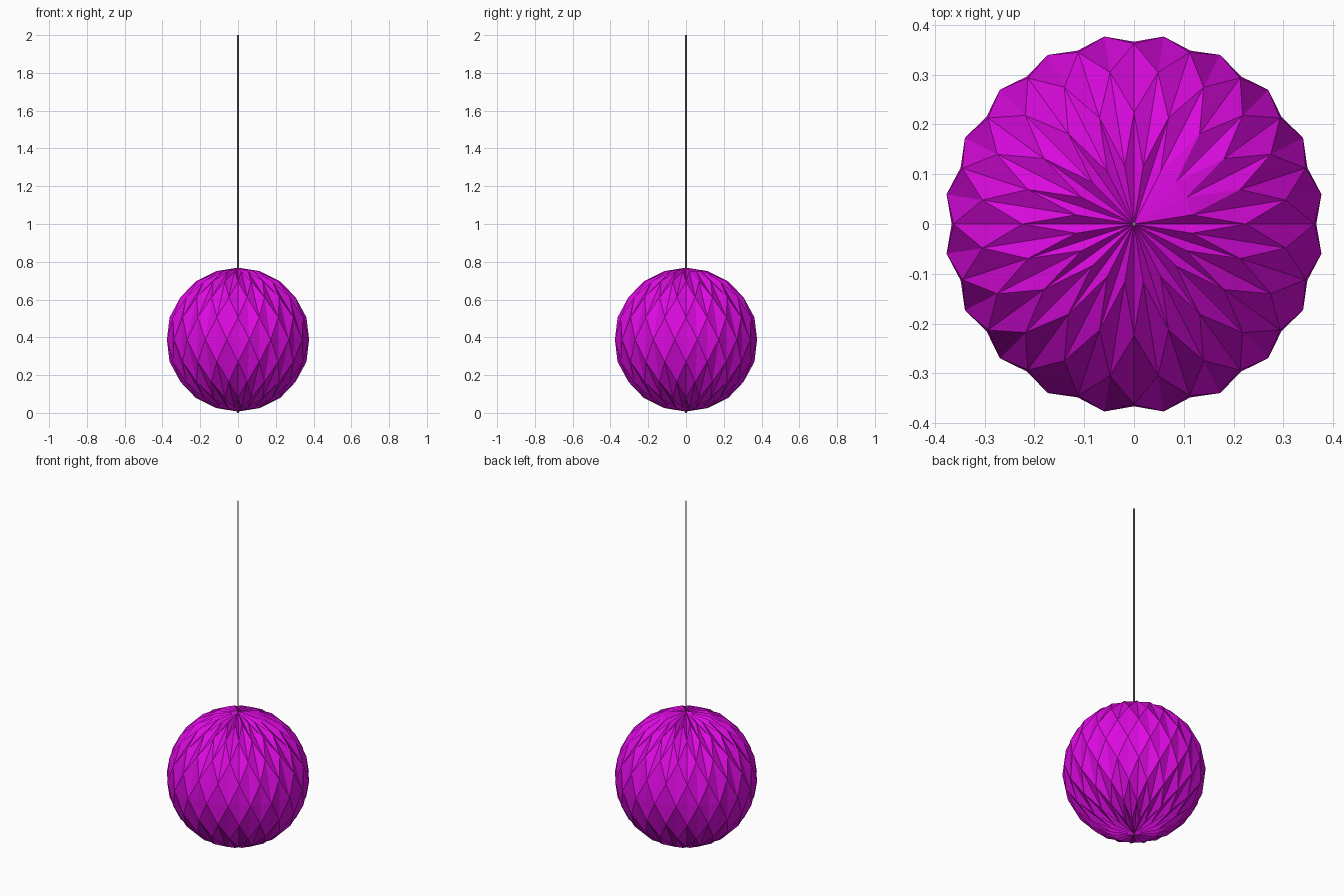
import bpy, bmesh, math
from mathutils import Vector

if "Cube" in bpy.data.objects:
    bpy.data.objects.remove(bpy.data.objects["Cube"])

R, CZ, N, ROWS = 0.381, 0.388, 20, 5
STEP = math.pi / 10            # 18 degrees, both around and up


def material(name, rgb):
    m = bpy.data.materials.new(name)
    m.diffuse_color = (*rgb, 1)
    m.use_nodes = True
    m.node_tree.nodes["Principled BSDF"].inputs["Base Color"].default_value = m.diffuse_color
    return m


paper = material("magenta paper", (0.72, 0.003, 0.75))
grey = material("grey cord", (0.25, 0.25, 0.26))

# Folded paper ball: staggered rows of peaks, diamonds between them creased vertically
bm = bmesh.new()
cache = {}


def peak(row, half):
    """Peak in a row; half counts steps of 9 degrees round the ball."""
    half = 0 if abs(row) == ROWS else half % (2 * N)
    if (row, half) not in cache:
        lat, a = row * STEP, half * STEP / 2
        cache[row, half] = bm.verts.new((R * math.cos(lat) * math.cos(a),
                                         R * math.cos(lat) * math.sin(a),
                                         CZ + R * math.sin(lat)))
    return cache[row, half]


def tri(a, b, c):
    f = bm.faces.new((a, b, c))
    if f.calc_center_median().z is not None:
        f.normal_update()
        if f.normal.dot(f.calc_center_median() - Vector((0, 0, CZ))) < 0:
            f.normal_flip()


for row in range(1 - ROWS, ROWS):
    for k in range(N):
        # even rows have peaks on odd half steps, so diamonds centre on even ones
        h = 2 * k + (row % 2)
        left, right = peak(row, h - 1), peak(row, h + 1)
        top, bottom = peak(row + 1, h), peak(row - 1, h)
        if row == 0:
            # equator diamonds have a shallow centre point
            a = h * STEP / 2
            mid = bm.verts.new((0.366 * math.cos(a), 0.366 * math.sin(a), CZ))
            for p, q in ((left, top), (top, right), (right, bottom), (bottom, left)):
                tri(p, q, mid)
        elif row == ROWS - 1 and h in (2, 4, 6):
            # a few top diamonds are creased across, leaving a flat patch
            tri(left, right, top)
            tri(left, right, bottom)
        else:
            tri(top, bottom, left)
            tri(top, bottom, right)

me = bpy.data.meshes.new("paper_ball")
bm.to_mesh(me)
bm.free()
me.materials.append(paper)
ball = bpy.data.objects.new("paper_ball", me)
bpy.context.collection.objects.link(ball)

# Hanging cord running through the ball
bpy.ops.mesh.primitive_cylinder_add(vertices=8, radius=0.004, depth=2, location=(0, 0, 1))
cord = bpy.context.object
cord.name = "hanging_cord"
cord.data.materials.append(grey)
